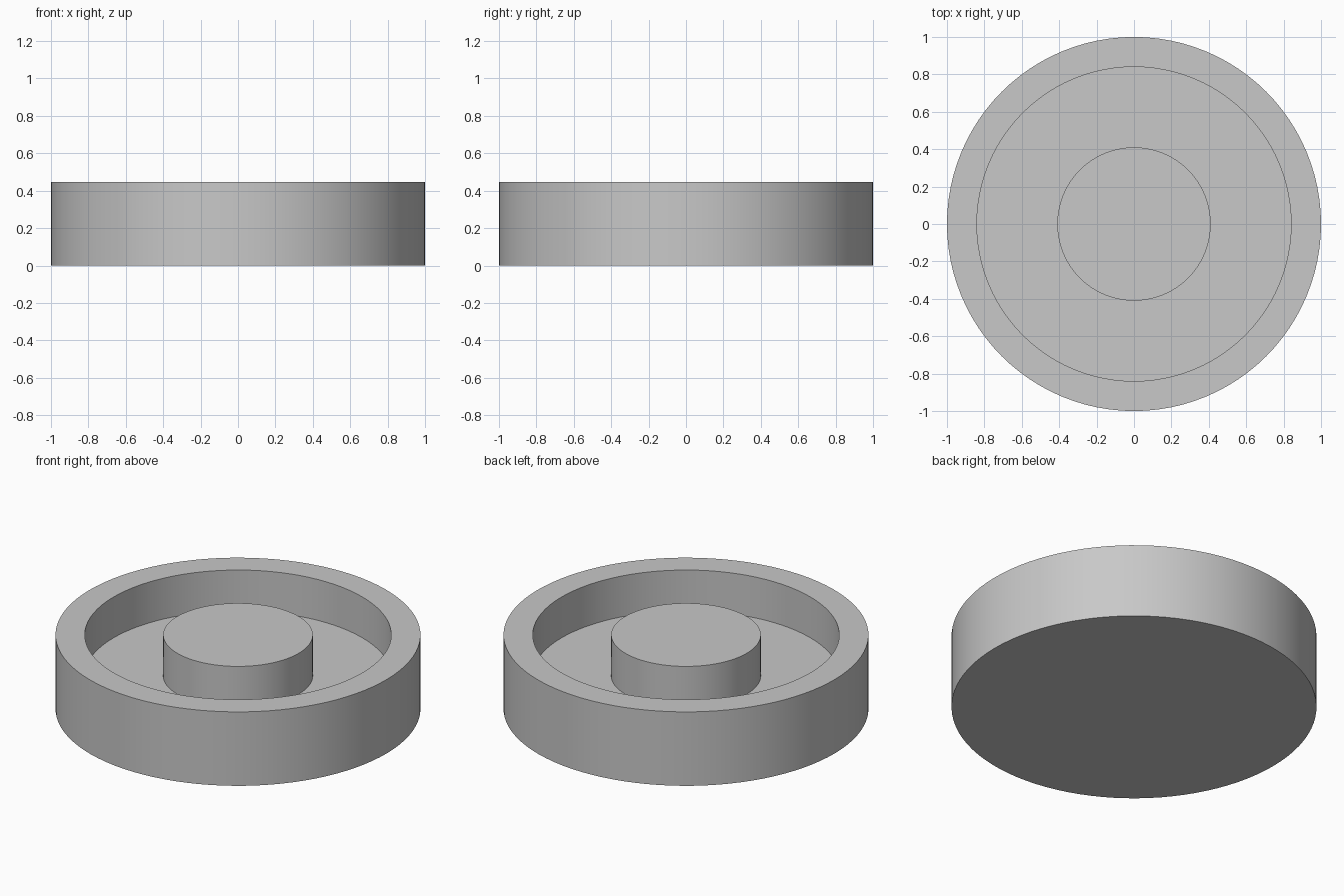
import bpy
import bmesh
from math import cos, sin, tau, radians

cube = bpy.data.objects.get("Cube")
if cube:
    bpy.data.objects.remove(cube, do_unlink=True)

SIDES = 96
HEIGHT = 0.447
FLOOR = 0.20
OUTER, INNER, BOSS = 1.0, 0.84, 0.41

# Single plain material
grey = bpy.data.materials.new("light_grey")
grey.use_nodes = True
colour = (0.58, 0.58, 0.58, 1)
grey.diffuse_color = colour
grey.node_tree.nodes["Principled BSDF"].inputs["Base Color"].default_value = colour


def lathe(name, profile):
    """Revolve (radius, z) points about z and cap both ends with a disc."""
    bm = bmesh.new()
    rings = [[bm.verts.new((r * cos(tau * i / SIDES), r * sin(tau * i / SIDES), z))
              for i in range(SIDES)] for r, z in profile]
    for low, high in zip(rings, rings[1:]):
        for i in range(SIDES):
            j = (i + 1) % SIDES
            bm.faces.new((low[i], low[j], high[j], high[i]))
    bm.faces.new(rings[0][::-1])
    bm.faces.new(rings[-1])
    bmesh.ops.recalc_face_normals(bm, faces=bm.faces)
    mesh = bpy.data.meshes.new(name)
    bm.to_mesh(mesh)
    bm.free()
    mesh.materials.append(grey)
    obj = bpy.data.objects.new(name, mesh)
    bpy.context.collection.objects.link(obj)
    bpy.ops.object.select_all(action="DESELECT")
    obj.select_set(True)
    bpy.context.view_layer.objects.active = obj
    bpy.ops.object.shade_smooth_by_angle(angle=radians(30))
    return obj


# Round dish: outer wall, flat rim, inner wall, recessed floor and central boss
lathe("round_dish_with_boss", [
    (OUTER, 0), (OUTER, HEIGHT),
    (INNER, HEIGHT), (INNER, FLOOR),
    (BOSS, FLOOR), (BOSS, HEIGHT),
])
